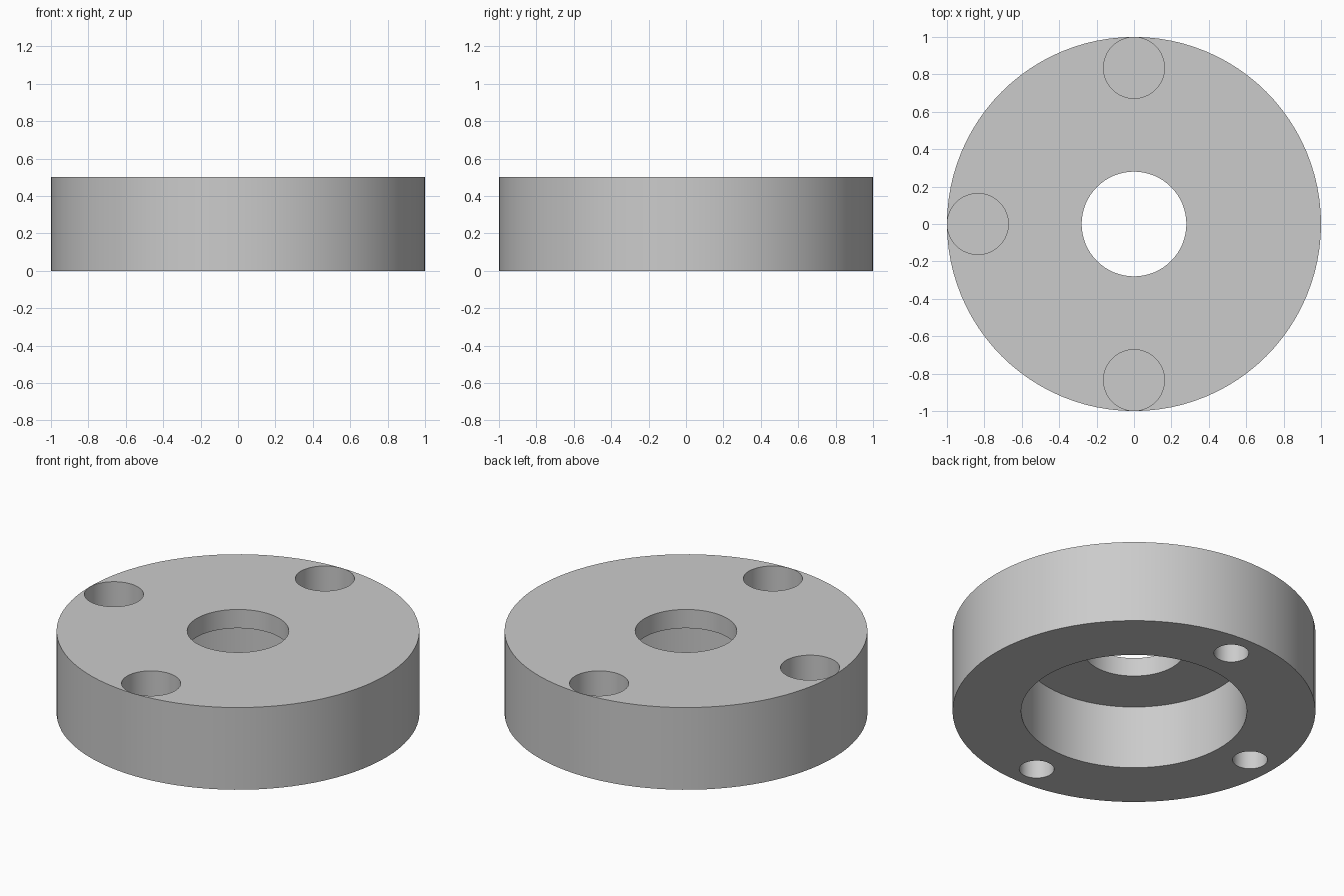
import bpy, math

cube = bpy.data.objects.get("Cube")
if cube:
    bpy.data.objects.remove(cube, do_unlink=True)

HEIGHT = 0.5
RING = 0.835          # distance of the bolt holes from the axis
OVER = 0.1            # how far cutters reach outside the body

grey = bpy.data.materials.new("plain_grey")
grey.use_nodes = True
colour = (0.6, 0.6, 0.6, 1)
grey.diffuse_color = colour
grey.node_tree.nodes["Principled BSDF"].inputs["Base Color"].default_value = colour


def cylinder(name, radius, low, high, x=0, y=0, sides=64):
    bpy.ops.mesh.primitive_cylinder_add(vertices=sides, radius=radius, depth=high - low,
                                        location=(x, y, (low + high) / 2))
    obj = bpy.context.object
    obj.name = name
    obj.data.materials.append(grey)
    return obj


# Round body
body = cylinder("flange_body", 1, 0, HEIGHT, sides=96)

# Central bore and the wide recess underneath
cutters = [cylinder("bore_cutter", 0.28, 0.2, HEIGHT + OVER),
           cylinder("recess_cutter", 0.622, -OVER, 0.386, sides=96)]

# Three bolt positions: wide blind pocket above, narrow blind hole below
for angle in (90, 180, 270):
    x = RING * math.cos(math.radians(angle))
    y = RING * math.sin(math.radians(angle))
    cutters.append(cylinder("pocket_cutter", 0.163, 0.28, HEIGHT + OVER, x, y))
    cutters.append(cylinder("hole_cutter", 0.096, -OVER, 0.2, x, y))

# Cut everything out of the body
for cutter in cutters:
    cutter.hide_render = True
    bpy.ops.object.select_all(action="DESELECT")
    body.select_set(True)
    bpy.context.view_layer.objects.active = body
    mod = body.modifiers.new("cut", "BOOLEAN")
    mod.operation = "DIFFERENCE"
    mod.solver = "EXACT"
    mod.object = cutter
    bpy.ops.object.modifier_apply(modifier=mod.name)
    bpy.data.objects.remove(cutter, do_unlink=True)

bpy.ops.object.shade_smooth_by_angle(angle=math.radians(30))
